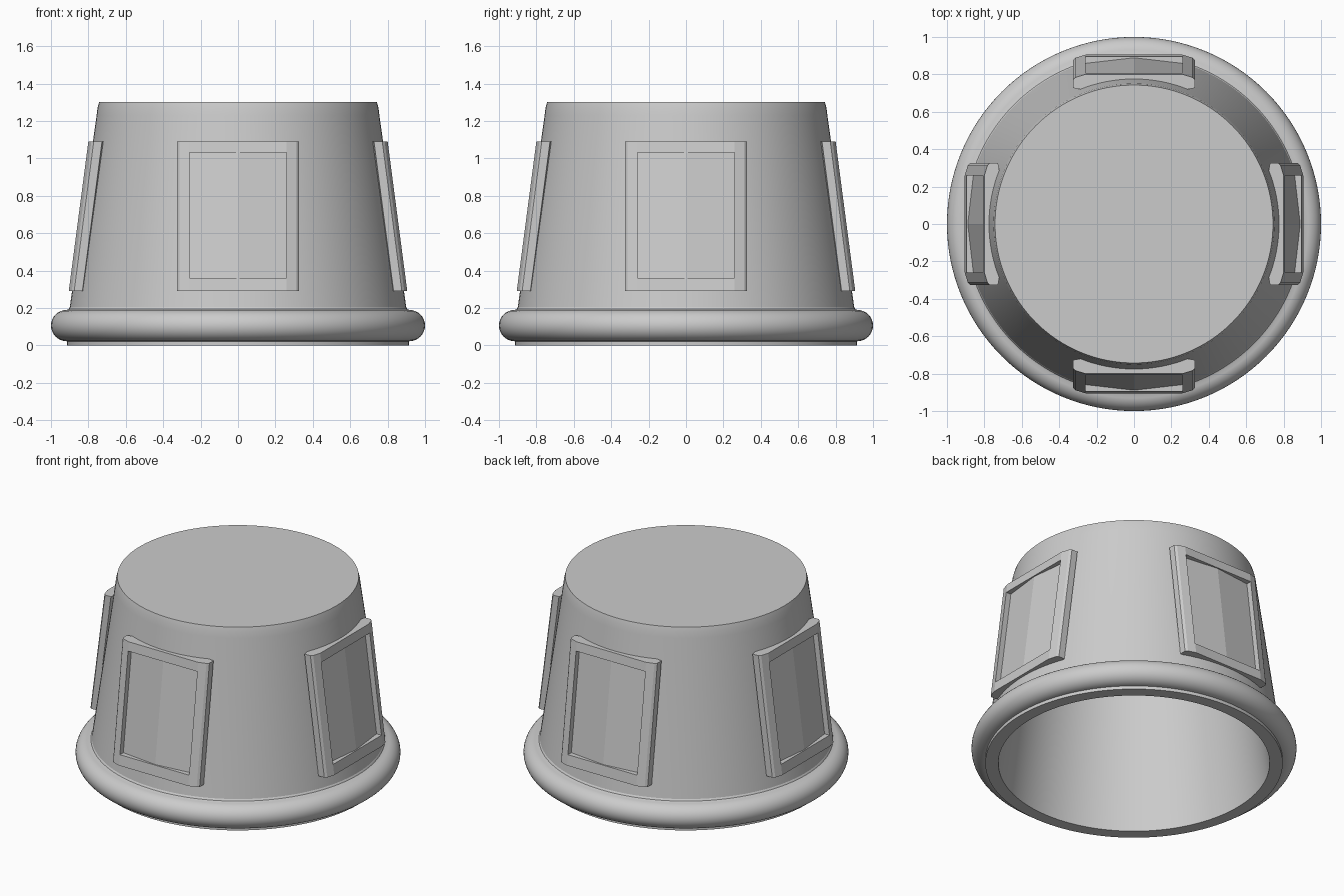
import bpy, bmesh, math
from mathutils import Matrix

if "Cube" in bpy.data.objects:
    bpy.data.objects.remove(bpy.data.objects["Cube"], do_unlink=True)

grey = bpy.data.materials.new("plain_grey")
grey.use_nodes = True
colour = (0.6, 0.6, 0.6, 1)
grey.diffuse_color = colour
grey.node_tree.nodes["Principled BSDF"].inputs["Base Color"].default_value = colour

SEGMENTS = 128
BASE_Z, TOP_Z = 0.29, 1.09      # height range of the framed panels
LEAN = 0.131                    # inward lean per unit of height


def finish(name, bm, smooth=False):
    bmesh.ops.recalc_face_normals(bm, faces=bm.faces)
    mesh = bpy.data.meshes.new(name)
    bm.to_mesh(mesh)
    bm.free()
    mesh.materials.append(grey)
    obj = bpy.data.objects.new(name, mesh)
    bpy.context.collection.objects.link(obj)
    if smooth:
        bpy.ops.object.select_all(action="DESELECT")
        obj.select_set(True)
        bpy.context.view_layer.objects.active = obj
        bpy.ops.object.shade_smooth_by_angle(angle=math.radians(35))
    return obj


def lathe(name, profile):
    bm = bmesh.new()
    verts = [bm.verts.new((r, 0, z)) for r, z in profile]
    edges = [bm.edges.new(pair) for pair in zip(verts, verts[1:])]
    bmesh.ops.spin(bm, geom=verts + edges, cent=(0, 0, 0), axis=(0, 0, 1),
                   angle=math.tau, steps=SEGMENTS)
    bmesh.ops.remove_doubles(bm, verts=bm.verts, dist=0.0001)
    return finish(name, bm, True)


def leaning_prism(name, plan, z0, z1, turn):
    """Extrude a plan outline upward, leaning with the wall, then turn it."""
    bm = bmesh.new()
    rings = [[bm.verts.new((x, -(d - LEAN * (z - BASE_Z)), z)) for x, d in plan]
             for z in (z0, z1)]
    bm.faces.new(rings[0])
    bm.faces.new(rings[1])
    for i in range(len(plan)):
        j = (i + 1) % len(plan)
        bm.faces.new((rings[0][i], rings[0][j], rings[1][j], rings[1][i]))
    bm.transform(Matrix.Rotation(turn, 4, "Z"))
    return finish(name, bm)


# Hollow tapered body, open underneath and closed on top
lathe("tapered_body", [(0, 1.22), (0.68, 1.22), (0.835, 0), (0.915, 0),
                       (0.915, 0.1), (0.9, 0.2), (0.756, 1.23),
                       (0.751, 1.27), (0.743, 1.3), (0, 1.3)])

# Rounded rim around the foot, with a small fillet into the wall
rim = [(0.9, 0.022)]
for i in range(17):
    a = math.pi * (i / 16 - 0.5)
    rim.append((0.915 + 0.085 * math.cos(a), 0.106 + 0.084 * math.sin(a)))
rim += [(0.905, 0.194), (0.897, 0.21), (0.88, 0.22)]
lathe("foot_rim", rim)

# Four framed panels, one on each side
post = [(0.26, 0.82), (0.26, 0.905), (0.312, 0.889), (0.325, 0.876), (0.325, 0.832)]
bar = [(-0.26, 0.82), (-0.26, 0.905), (0.26, 0.905), (0.26, 0.82)]
pane = [(-0.26, 0.82), (-0.26, 0.868), (0, 0.898), (0.26, 0.868), (0.26, 0.82)]
for k, side in enumerate(("front", "left", "back", "right")):
    turn = k * math.pi / 2
    for sign, hand in ((1, "a"), (-1, "b")):
        leaning_prism(f"{side}_post_{hand}", [(sign * x, d) for x, d in post],
                      BASE_Z, TOP_Z, turn)
    leaning_prism(f"{side}_lower_bar", bar, BASE_Z, 0.36, turn)
    leaning_prism(f"{side}_upper_bar", bar, 1.03, TOP_Z, turn)
    leaning_prism(f"{side}_pane", pane, 0.35, 1.04, turn)
